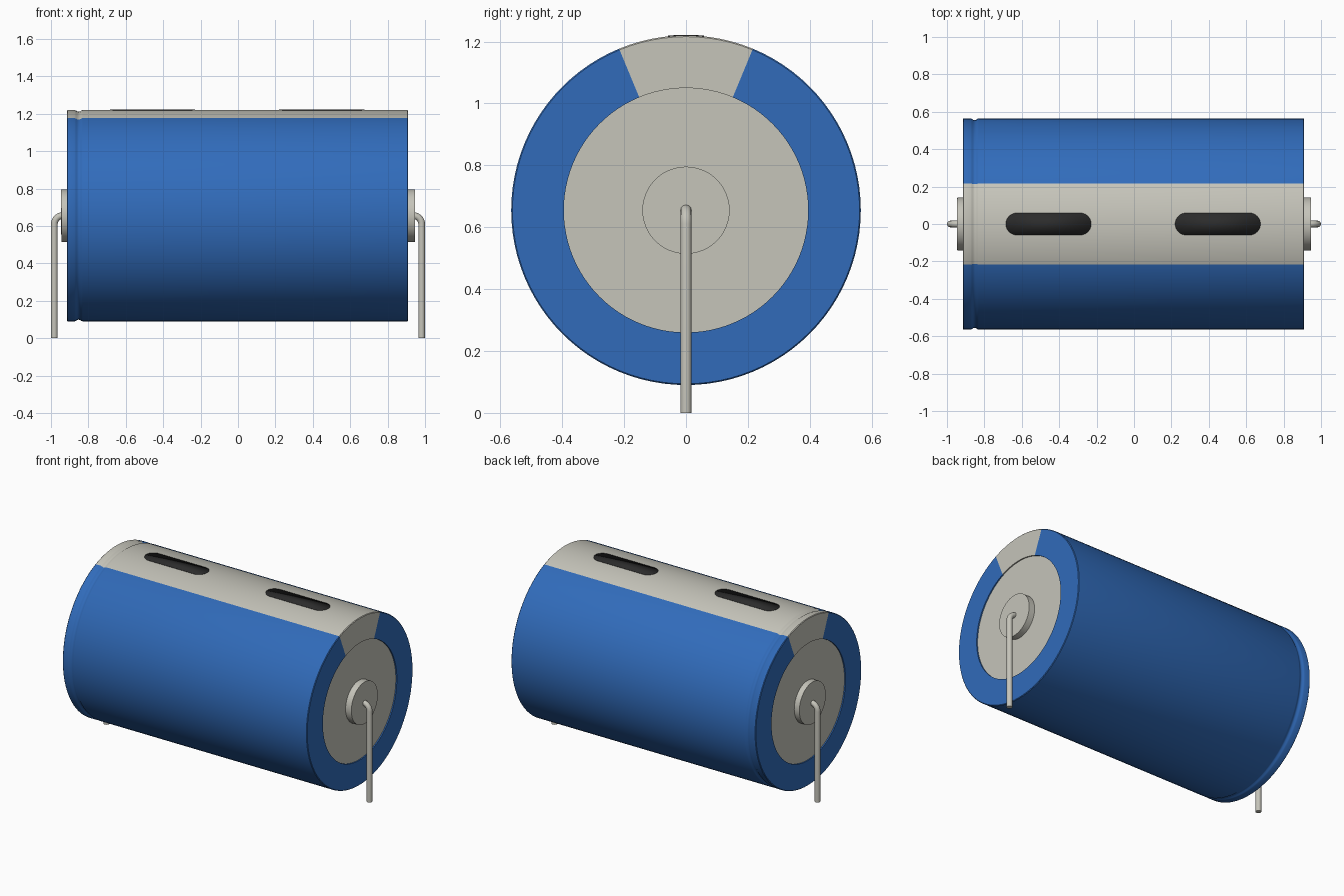
import bpy, bmesh, math
from mathutils import Matrix

if "Cube" in bpy.data.objects:
    bpy.data.objects.remove(bpy.data.objects["Cube"], do_unlink=True)

AXIS_Z = 0.655      # height of the can's axis
RADIUS = 0.565
DISC_R = 0.395
SEGMENTS = 96
STRIPE = math.radians(22.5)   # half angle of the pale stripe


def material(name, rgb):
    linear = [c / 12.92 if c <= 0.04045 else ((c + 0.055) / 1.055) ** 2.4 for c in rgb]
    m = bpy.data.materials.new(name)
    m.use_nodes = True
    m.diffuse_color = (*linear, 1)
    m.node_tree.nodes["Principled BSDF"].inputs["Base Color"].default_value = (*linear, 1)
    return m


blue = material("blue sleeve", (0.19, 0.42, 0.73))
grey = material("warm grey", (0.775, 0.77, 0.73))
black = material("black print", (0.17, 0.17, 0.17))


def finish(ob, angle=30):
    bpy.ops.object.select_all(action='DESELECT')
    ob.select_set(True)
    bpy.context.view_layer.objects.active = ob
    bpy.ops.object.shade_smooth_by_angle(angle=math.radians(angle))


def add_mesh(name, bm, mats, angle=30):
    bmesh.ops.recalc_face_normals(bm, faces=bm.faces)
    me = bpy.data.meshes.new(name)
    bm.to_mesh(me)
    bm.free()
    ob = bpy.data.objects.new(name, me)
    bpy.context.collection.objects.link(ob)
    for m in mats:
        me.materials.append(m)
    finish(ob, angle)
    return ob


# Sleeve: (x, radius) profile with a rolled groove, turned about the x axis
profile = [(0.90, DISC_R), (0.91, DISC_R), (0.91, 0.561), (0.906, RADIUS),
           (-0.830, RADIUS), (-0.838, 0.562), (-0.845, 0.557), (-0.852, 0.556),
           (-0.859, 0.557), (-0.866, 0.562), (-0.874, RADIUS),
           (-0.911, RADIUS), (-0.915, 0.561), (-0.915, DISC_R), (-0.905, DISC_R)]
bm = bmesh.new()
rings = []
for i in range(SEGMENTS):
    a = 2 * math.pi * i / SEGMENTS
    rings.append([bm.verts.new((x, r * math.sin(a), AXIS_Z + r * math.cos(a)))
                  for x, r in profile])
for i in range(SEGMENTS):
    p, q = rings[i], rings[(i + 1) % SEGMENTS]
    for j in range(len(profile) - 1):
        bm.faces.new((p[j], q[j], q[j + 1], p[j + 1]))
# Stripe colour for faces near the top of the can
for f in bm.faces:
    c = f.calc_center_median()
    f.material_index = int(abs(math.atan2(c.y, c.z - AXIS_Z)) < STRIPE)
add_mesh("can_sleeve", bm, [blue, grey])


def x_cylinder(name, x0, x1, r, segments):
    bm = bmesh.new()
    turn = Matrix.Translation(((x0 + x1) / 2, 0, AXIS_Z)) @ Matrix.Rotation(math.pi / 2, 4, 'Y')
    bmesh.ops.create_cone(bm, cap_ends=True, segments=segments, radius1=r, radius2=r,
                          depth=abs(x1 - x0), matrix=turn)
    return add_mesh(name, bm, [grey])


def lead(name, side):
    bend, x_out = 0.045, 0.982
    points = [(0.90, AXIS_Z)]
    for k in range(9):
        a = math.pi / 2 * k / 8
        points.append((x_out - bend + bend * math.sin(a), AXIS_Z - bend + bend * math.cos(a)))
    points.append((x_out, 0))
    cu = bpy.data.curves.new(name, 'CURVE')
    cu.dimensions = '3D'
    cu.bevel_depth = 0.018
    cu.bevel_resolution = 4
    cu.use_fill_caps = True
    sp = cu.splines.new('POLY')
    sp.points.add(len(points) - 1)
    for pt, (x, z) in zip(sp.points, points):
        pt.co = (side * x, 0, z, 1)
    cu.materials.append(grey)
    ob = bpy.data.objects.new(name, cu)
    bpy.context.collection.objects.link(ob)
    bpy.ops.object.select_all(action='DESELECT')
    ob.select_set(True)
    bpy.context.view_layer.objects.active = ob
    bpy.ops.object.convert(target='MESH')
    finish(bpy.context.view_layer.objects.active, 40)


# End discs, bosses and bent wire leads
x_cylinder("end_discs", -0.907, 0.902, DISC_R, SEGMENTS)
for label, side in (("left", 1), ("right", -1)):
    x_cylinder(label + "_boss", side * 0.89, side * 0.945, 0.141, 48)
    lead(label + "_lead", side)


# Printed round-ended marks that follow the curve of the stripe
def mark(name, cx, half_length=0.228, half_width=0.059):
    bm = bmesh.new()
    rows = []
    for k in range(1, 24):
        t = math.pi * k / 24
        y = -half_width * math.cos(t)
        x = half_length - half_width + half_width * math.sin(t)
        z = AXIS_Z + math.sqrt((RADIUS + 0.002) ** 2 - y * y)
        rows.append([bm.verts.new((cx + s * x, y, z)) for s in (-1, 1)])
    for p, q in zip(rows, rows[1:]):
        bm.faces.new((p[0], p[1], q[1], q[0]))
    ob = add_mesh(name, bm, [black])
    if ob.data.polygons[0].normal.z < 0:
        ob.data.flip_normals()
    mod = ob.modifiers.new("thickness", 'SOLIDIFY')
    mod.thickness = 0.004
    mod.offset = -1


mark("right_mark", -0.457)
mark("left_mark", 0.448)
